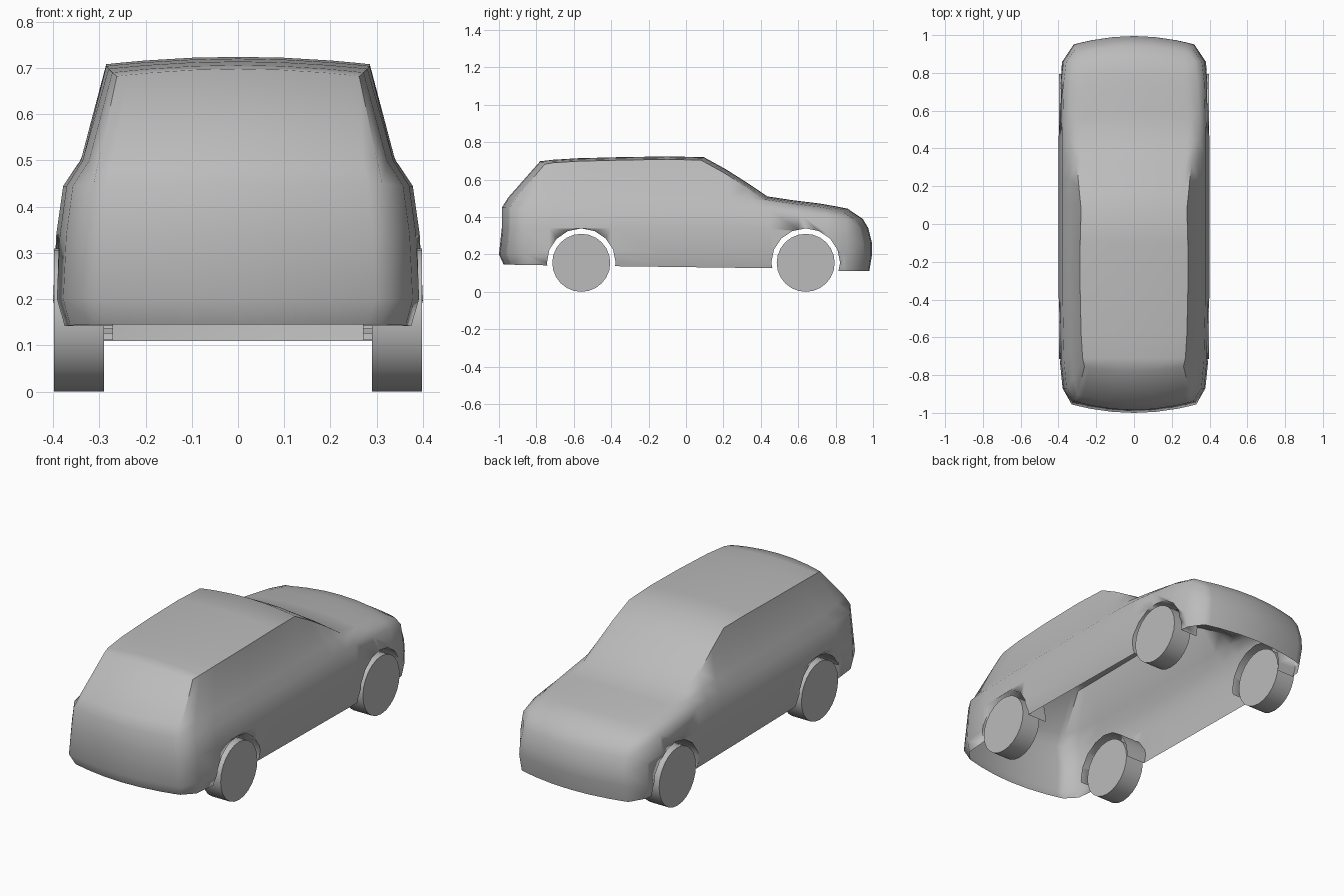
import bpy, bmesh, math
from mathutils import Matrix

cube = bpy.data.objects.get("Cube")
if cube:
    bpy.data.objects.remove(cube)

paint = bpy.data.materials.new("plain grey")
paint.use_nodes = True
grey = (0.5, 0.5, 0.5, 1)
paint.diffuse_color = grey
paint.node_tree.nodes["Principled BSDF"].inputs["Base Color"].default_value = grey


def make_object(name, bm, angle=50):
    bmesh.ops.recalc_face_normals(bm, faces=bm.faces)
    mesh = bpy.data.meshes.new(name)
    bm.to_mesh(mesh)
    bm.free()
    mesh.materials.append(paint)
    ob = bpy.data.objects.new(name, mesh)
    bpy.context.collection.objects.link(ob)
    bpy.ops.object.select_all(action="DESELECT")
    ob.select_set(True)
    bpy.context.view_layer.objects.active = ob
    bpy.ops.object.shade_smooth_by_angle(angle=math.radians(angle))
    return ob


def cylinder(x0, x1, y, z, radius, sides):
    bm = bmesh.new()
    place = Matrix.Translation(((x0 + x1) / 2, y, z)) @ Matrix.Rotation(math.pi / 2, 4, "Y")
    bmesh.ops.create_cone(bm, cap_ends=True, segments=sides, radius1=radius,
                          radius2=radius, depth=abs(x1 - x0), matrix=place)
    return bm


# Body sections: six levels from sill to roof edge, each (half width, y, z)
LOW_W = (0.384, 0.4, 0.393, 0.378)
LOW_Z = (0.14, 0.2, 0.34, 0.445)


def section(y, roof_y, roof_w, roof_z, belt_w=0.34, belt_z=0.5, wide=1.0, drop=0.0):
    low = [(w * wide, y, z - drop * i / 3) for i, (w, z) in enumerate(zip(LOW_W, LOW_Z))]
    low[0] = (low[0][0], y, 0.132 - 0.013 * y)
    return low + [(belt_w, (2 * y + roof_y) / 3 if belt_z > 0.49 else y, belt_z),
                  (roof_w, roof_y, roof_z)]


rear = [(0.31, -0.93, 0.145), (0.33, -0.955, 0.2), (0.325, -0.94, 0.34),
        (0.312, -0.94, 0.45), (0.3, -0.905, 0.505), (0.262, -0.755, 0.682)]
nose = [(0.315, 0.935, 0.11), (0.32, 0.95, 0.2), (0.315, 0.95, 0.26),
        (0.307, 0.93, 0.34), (0.295, 0.9, 0.39), (0.27, 0.84, 0.428)]
sections = [
    rear,
    section(-0.87, -0.71, 0.272, 0.69, 0.322, wide=0.945),
    section(-0.73, -0.58, 0.28, 0.698, 0.336, wide=0.98),
    section(-0.4, -0.35, 0.285, 0.704),
    section(-0.1, -0.1, 0.285, 0.708),
    section(0.1, 0.08, 0.28, 0.704),
    section(0.25, 0.2, 0.292, 0.638, 0.341),
    section(0.36, 0.32, 0.303, 0.562, 0.341, 0.495),
    section(0.45, 0.42, 0.312, 0.494, 0.342, 0.48, 1, 0.005),
    section(0.6, 0.56, 0.305, 0.473, 0.345, 0.455, 0.995, 0.02),
    section(0.75, 0.7, 0.295, 0.456, 0.338, 0.433, 0.985, 0.035),
    section(0.86, 0.78, 0.285, 0.442, 0.322, 0.412, 0.95, 0.06),
    nose,
]
for i in (-3, -2):
    w, y, z = sections[i][0]
    sections[i][0] = (w, y, 0.112)

COLS = (-1, -0.9, -0.7, -0.35, 0, 0.35, 0.7, 0.9, 1)
LAST, TOP, EDGE = len(sections) - 1, 5, len(COLS) - 1
bm = bmesh.new()
verts = {}


def point(i, level, c):
    if (i, level, c) not in verts:
        w, y, z = sections[i][level]
        t = COLS[c]
        bulge = 1 - t * t
        if i in (0, LAST):
            y += (-1 if i == 0 else 1) * bulge * (0.045 if level < 5 else 0.025)
        elif level == TOP and i > 4:
            y += 0.015 * bulge
        if level == TOP:
            z += 0.016 * bulge
        verts[i, level, c] = bm.verts.new((w * t, y, z))
    return verts[i, level, c]


def patch(rows, cols, at):
    for a in range(rows):
        for b in range(cols):
            bm.faces.new([at(a, b), at(a + 1, b), at(a + 1, b + 1), at(a, b + 1)])


for end in (0, LAST):
    patch(TOP, EDGE, lambda a, b: point(end, a, b))
for side in (0, EDGE):
    patch(LAST, TOP, lambda a, b: point(a, b, side))
for level in (0, TOP):
    patch(LAST, EDGE, lambda a, b: point(a, level, b))
body = make_object("body_shell", bm)

# Wheel arches cut through the sides
AXLES = {"rear": -0.56, "front": 0.64}
AXLES = {"tail": AXLES["rear"], "bonnet": AXLES["front"]}
for end, y in AXLES.items():
    for name, s in (("left", 1), ("right", -1)):
        cutter = make_object(f"{name}_{end}_arch_cutter",
                             cylinder(s * 0.27, s * 0.5, y, 0.155, 0.184, 16))
        cutter.hide_render = True
        cutter.hide_set(True)
        cut = body.modifiers.new("arch", "BOOLEAN")
        cut.operation, cut.solver, cut.object = "DIFFERENCE", "EXACT", cutter
        bpy.context.view_layer.objects.active = body
        bpy.ops.object.modifier_apply(modifier=cut.name)
        bpy.data.objects.remove(cutter)

# Open underside and open inner ends of the arch liners
bm = bmesh.new()
bm.from_mesh(body.data)
bm.normal_update()
hidden = []
for f in bm.faces:
    c = f.calc_center_median()
    under = abs(f.normal.z) > 0.9 and c.z < 0.16
    inner = abs(f.normal.x) > 0.95 and abs(c.x) < 0.29 and c.z < 0.36
    if under or inner:
        hidden.append(f)
bmesh.ops.delete(bm, geom=hidden, context="FACES")
bm.to_mesh(body.data)
bm.free()

# Wheels
for end, y in AXLES.items():
    for name, s in (("left", 1), ("right", -1)):
        make_object(f"{name}_{end}_wheel",
                    cylinder(s * 0.29, s * 0.398, y, 0.155, 0.155, 24), 40)
